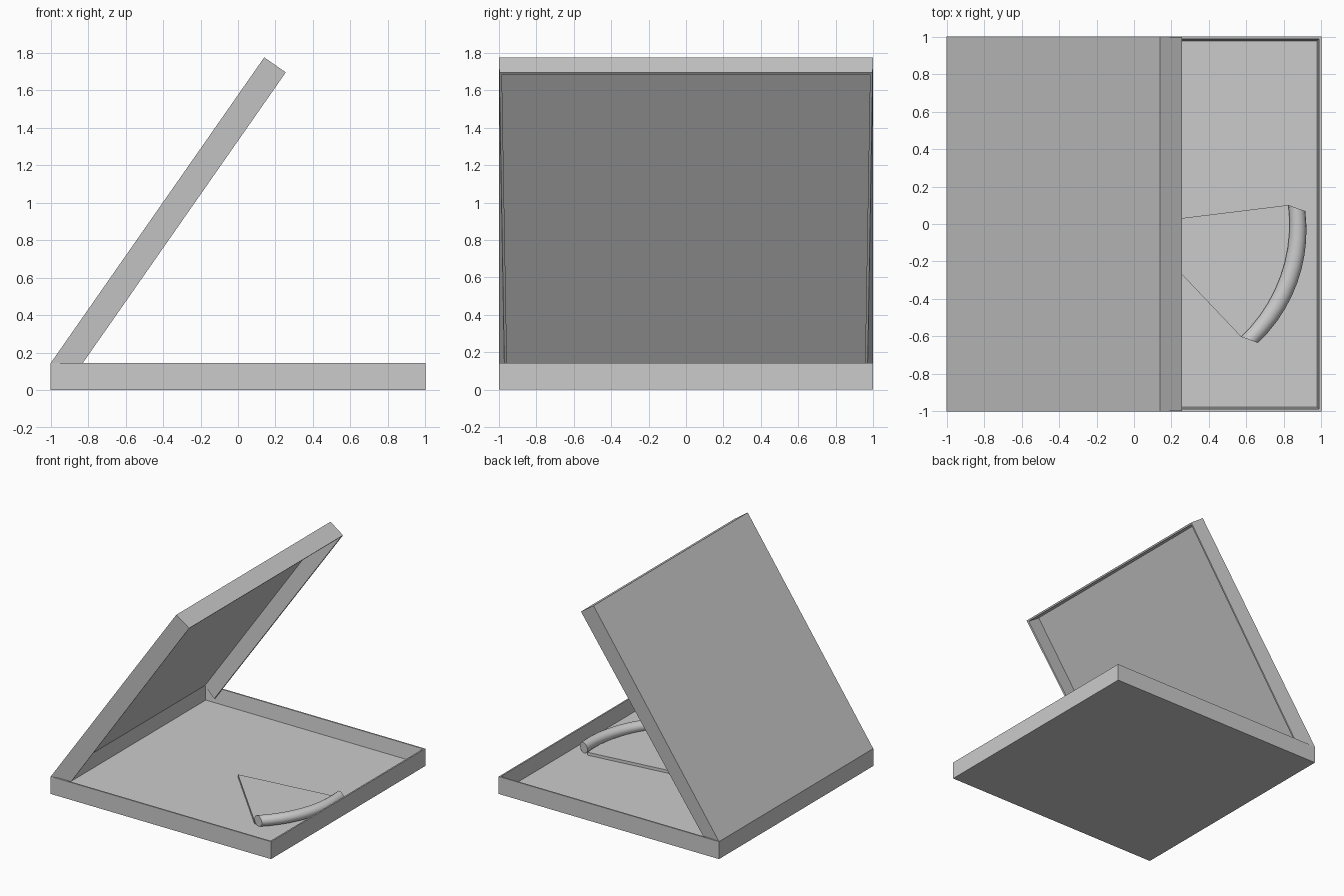
import bpy, bmesh, math
from mathutils import Vector

if "Cube" in bpy.data.objects:
    bpy.data.objects.remove(bpy.data.objects["Cube"])


def make(name, verts, faces, recalc=True):
    bm = bmesh.new()
    vs = [bm.verts.new(v) for v in verts]
    for f in faces:
        bm.faces.new([vs[i] for i in f])
    if recalc:
        bmesh.ops.recalc_face_normals(bm, faces=bm.faces)
    me = bpy.data.meshes.new(name)
    bm.to_mesh(me)
    bm.free()
    ob = bpy.data.objects.new(name, me)
    bpy.context.collection.objects.link(ob)
    return ob


def smooth(ob):
    bpy.ops.object.select_all(action='DESELECT')
    ob.select_set(True)
    bpy.context.view_layer.objects.active = ob
    bpy.ops.object.shade_smooth_by_angle(angle=math.radians(35))


# Base tray: square rings from the outer bottom over the rim to the inner floor
rings = [(1.0, 0.0), (1.0, 0.143), (0.988, 0.143), (0.976, 0.022)]
verts = [(sx * r, sy * r, z) for r, z in rings
         for sx, sy in ((-1, -1), (1, -1), (1, 1), (-1, 1))]
faces = [(3, 2, 1, 0), (12, 13, 14, 15)]
for k in range(3):
    for i in range(4):
        j = (i + 1) % 4
        faces.append((4 * k + i, 4 * k + j, 4 * k + 4 + j, 4 * k + 4 + i))
make("box_base", verts, faces)

# Open lid: panel, two side flaps that narrow at the hinge, one front flap
hinge = Vector((-1, 0, 0.143))
along = Vector((1.14, 0, 1.632))
down = Vector((0.115, 0, -0.08))


def lid_point(u, d, y):
    return hinge + along * u + down * d + Vector((0, y, 0))


verts = [lid_point(u, d, s * y) for s in (-1, 1)
         for u, d, y in ((0, 0, 1), (1, 0, 1), (1, 1, 0.998), (0, 1, 0.97))]
faces = [(0, 1, 5, 4), (0, 3, 2, 1), (4, 5, 6, 7), (1, 2, 6, 5)]
lid = make("box_lid", verts, faces, recalc=False)
bm = bmesh.new()
bm.from_mesh(lid.data)
bmesh.ops.recalc_face_normals(bm, faces=bm.faces)
bm.faces.ensure_lookup_table()
if bm.faces[0].normal.z < 0:
    bmesh.ops.reverse_faces(bm, faces=bm.faces)
bm.to_mesh(lid.data)
bm.free()
wall = lid.modifiers.new("card_thickness", 'SOLIDIFY')
wall.thickness = 0.014
wall.offset = -1
wall.use_even_offset = True

# Slice wedge with its tip in the middle of the box
N = 10
a0, a1, R = math.radians(-46.5), math.radians(7), 0.83
arc = [(R * math.cos(a0 + (a1 - a0) * i / N),
        R * math.sin(a0 + (a1 - a0) * i / N)) for i in range(N + 1)]
outline = [(0, 0)] + arc
n = len(outline)
verts = [(x, y, z) for z in (0.022, 0.046) for x, y in outline]
faces = [tuple(range(n))[::-1], tuple(range(n, 2 * n))]
faces += [(i, (i + 1) % n, n + (i + 1) % n, n + i) for i in range(n)]
make("pizza_slice", verts, faces)

# Crust: round section carried along the arc, always facing the slice's middle
mid = (a0 + a1) / 2
S, r = 16, 0.048
verts = []
for x, y in arc:
    for k in range(S):
        t = 2 * math.pi * k / S
        off = r + r * math.cos(t)
        verts.append((x + off * math.cos(mid), y + off * math.sin(mid),
                      0.065 + 0.043 * math.sin(t)))
faces = [tuple(range(S)), tuple(range(N * S, N * S + S))]
for i in range(N):
    for k in range(S):
        j = (k + 1) % S
        faces.append((i * S + k, i * S + j, i * S + S + j, i * S + S + k))
smooth(make("slice_crust", verts, faces))
